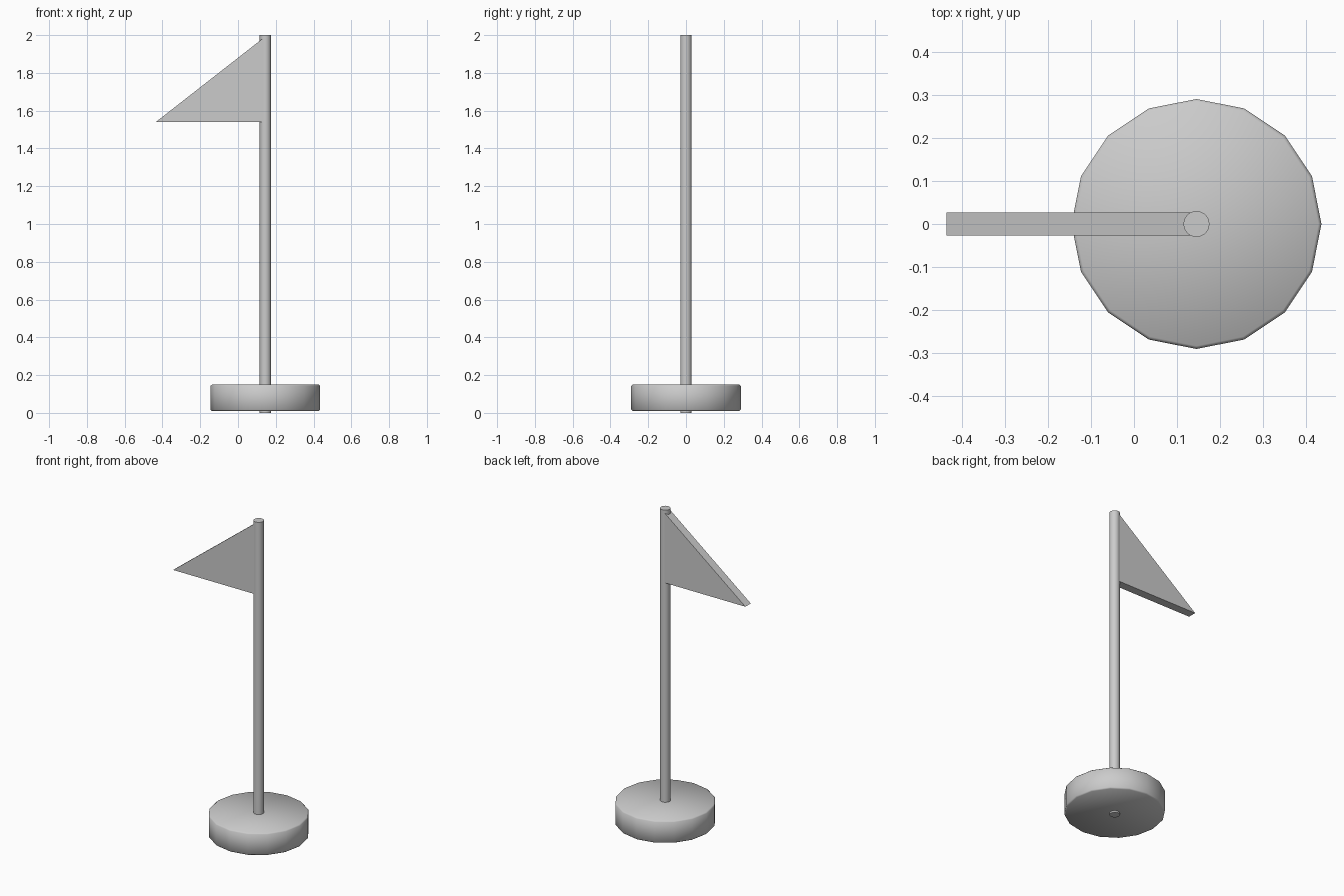
import bpy, bmesh
from math import radians

if "Cube" in bpy.data.objects:
    bpy.data.objects.remove(bpy.data.objects["Cube"])

AXIS_X = 0.145


def cylinder(name, radius, z0, z1, sides):
    bpy.ops.mesh.primitive_cylinder_add(
        vertices=sides, radius=radius, depth=z1 - z0,
        location=(AXIS_X, 0, (z0 + z1) / 2))
    ob = bpy.context.object
    ob.name = name
    return ob


# Sixteen-sided base with a tiny softened rim
base = cylinder("base", 0.29, 0.01, 0.15, 16)
bevel = base.modifiers.new("rim", 'BEVEL')
bevel.width = 0.007
bevel.segments = 1
bevel.limit_method = 'ANGLE'
bevel.angle_limit = radians(40)
bpy.ops.object.shade_smooth()

# Pole runs through the base down to the ground
cylinder("pole", 0.03, 0.0, 2.0, 32)
bpy.ops.object.shade_smooth_by_angle(angle=radians(30))

# Triangular pennant, extruded from its front profile
profile = [(-0.435, 1.54), (AXIS_X, 1.54), (AXIS_X, 1.993)]
bm = bmesh.new()
face = bm.faces.new([bm.verts.new((x, -0.027, z)) for x, z in profile])
ext = bmesh.ops.extrude_face_region(bm, geom=[face])
moved = [v for v in ext["geom"] if isinstance(v, bmesh.types.BMVert)]
bmesh.ops.translate(bm, verts=moved, vec=(0, 0.054, 0))
bmesh.ops.recalc_face_normals(bm, faces=bm.faces)
mesh = bpy.data.meshes.new("flag")
bm.to_mesh(mesh)
bm.free()
bpy.context.collection.objects.link(bpy.data.objects.new("flag", mesh))
